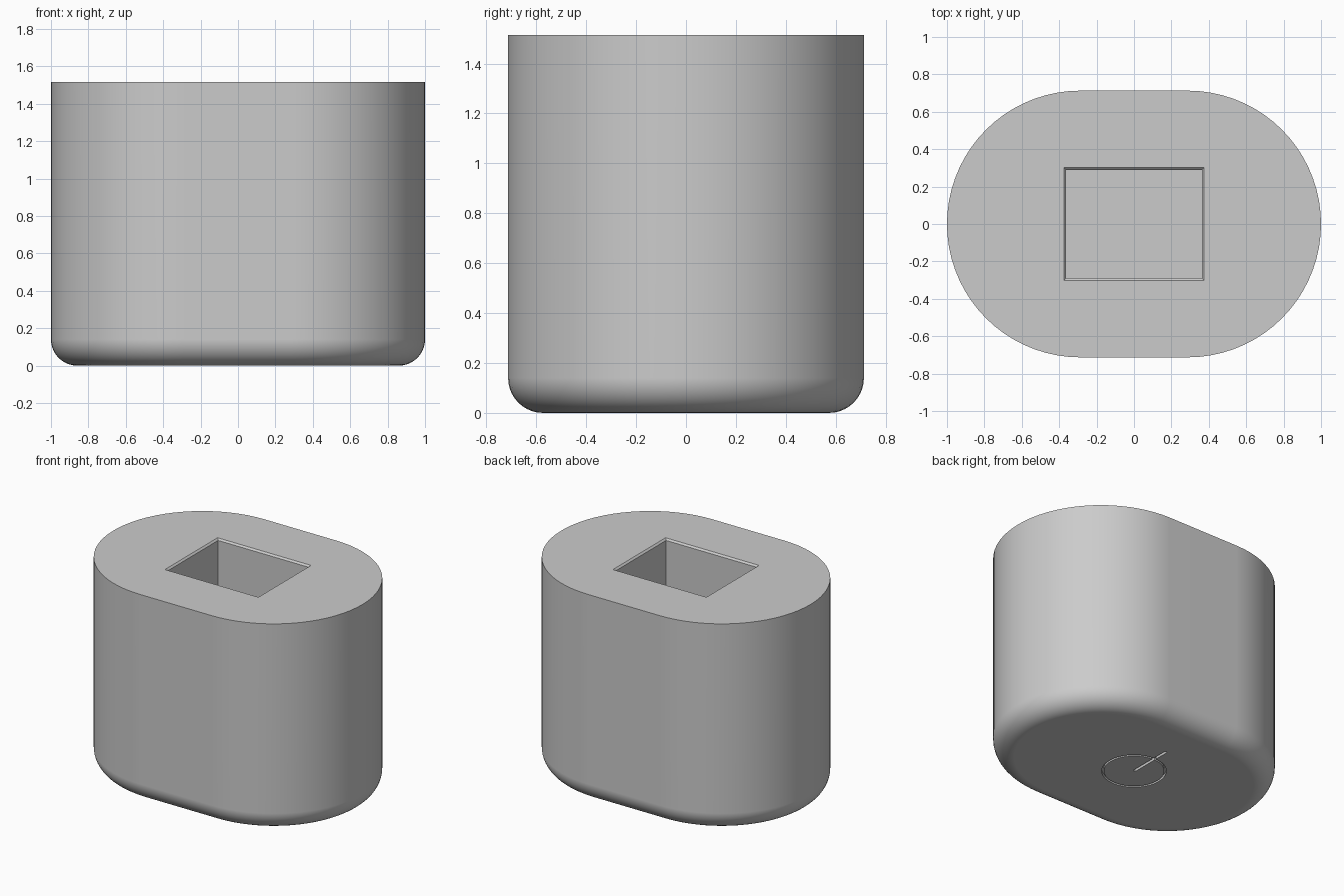
import bpy
import bmesh
import math

cube = bpy.data.objects.get("Cube")
if cube:
    bpy.data.objects.remove(cube, do_unlink=True)

HEIGHT, RADIUS, OFFSET, FILLET = 1.515, 0.713, 0.287, 0.14
SIDES = 36          # segments on each rounded end
GROOVE = 0.02

grey = bpy.data.materials.new("plain grey")
grey.use_nodes = True
grey.diffuse_color = (0.6, 0.6, 0.6, 1)
grey.node_tree.nodes["Principled BSDF"].inputs["Base Color"].default_value = grey.diffuse_color


def stadium(inset, z):
    """Outline with two round ends joined by straight sides."""
    r = RADIUS - inset
    points = []
    for side in (1, -1):
        for i in range(SIDES + 1):
            a = math.pi * (i / SIDES - 0.5)
            points.append((side * (OFFSET + r * math.cos(a)), side * r * math.sin(a), z))
    return points


def rectangle(hx, hy, z, cy=0):
    return [(-hx, cy - hy, z), (hx, cy - hy, z), (hx, cy + hy, z), (-hx, cy + hy, z)]


def circle(r, z, n=64):
    return [(r * math.cos(math.tau * i / n), r * math.sin(math.tau * i / n), z) for i in range(n)]


def loft(name, loops, closed=False):
    """Skin a stack of outlines; cap the ends, or join last to first."""
    bm = bmesh.new()
    rings = [[bm.verts.new(p) for p in loop] for loop in loops]
    pairs = list(zip(rings, rings[1:]))
    if closed:
        pairs.append((rings[-1], rings[0]))
    else:
        bm.faces.new(rings[0][::-1])
        bm.faces.new(rings[-1])
    for low, high in pairs:
        for i in range(len(low)):
            j = (i + 1) % len(low)
            bm.faces.new((low[i], low[j], high[j], high[i]))
    bmesh.ops.recalc_face_normals(bm, faces=bm.faces)
    mesh = bpy.data.meshes.new(name)
    bm.to_mesh(mesh)
    bm.free()
    mesh.materials.append(grey)
    obj = bpy.data.objects.new(name, mesh)
    bpy.context.collection.objects.link(obj)
    return obj


# Body with a rounded lower edge
loops = []
for i in range(11):
    a = math.pi / 2 * i / 10
    loops.append(stadium(FILLET * (1 - math.sin(a)), FILLET * (1 - math.cos(a))))
loops.append(stadium(0, HEIGHT))
body = loft("body", loops)

# Rectangular socket with a small chamfer around its mouth
c, hx, hy = 0.012, 0.363, 0.29
socket = loft("socket_cutter", [
    rectangle(hx, hy, HEIGHT - 0.9),
    rectangle(hx, hy, HEIGHT - c),
    rectangle(hx + 2 * c, hy + 2 * c, HEIGHT + c)])

# Ring and pointer line engraved in the underside
inner, outer = 0.2, 0.2 + GROOVE * 0.7
ring = loft("ring_cutter", [circle(inner, -0.05), circle(outer, -0.05),
                            circle(outer, GROOVE), circle(inner, GROOVE)], closed=True)
pointer = loft("pointer_cutter", [rectangle(GROOVE / 2, 0.165, z, 0.165)
                                  for z in (-0.06, GROOVE + 0.002)])

bpy.ops.object.select_all(action="DESELECT")
bpy.context.view_layer.objects.active = body
body.select_set(True)
for cutter in (socket, ring, pointer):
    cutter.hide_render = True
    cut = body.modifiers.new(cutter.name, "BOOLEAN")
    cut.operation = "DIFFERENCE"
    cut.solver = "EXACT"
    cut.object = cutter
    bpy.ops.object.modifier_apply(modifier=cut.name)
    bpy.data.objects.remove(cutter, do_unlink=True)

# Smooth sides with crisp rims
bpy.ops.object.shade_smooth_by_angle(angle=math.radians(30))
weighted = body.modifiers.new("weighted_normals", "WEIGHTED_NORMAL")
weighted.keep_sharp = True
